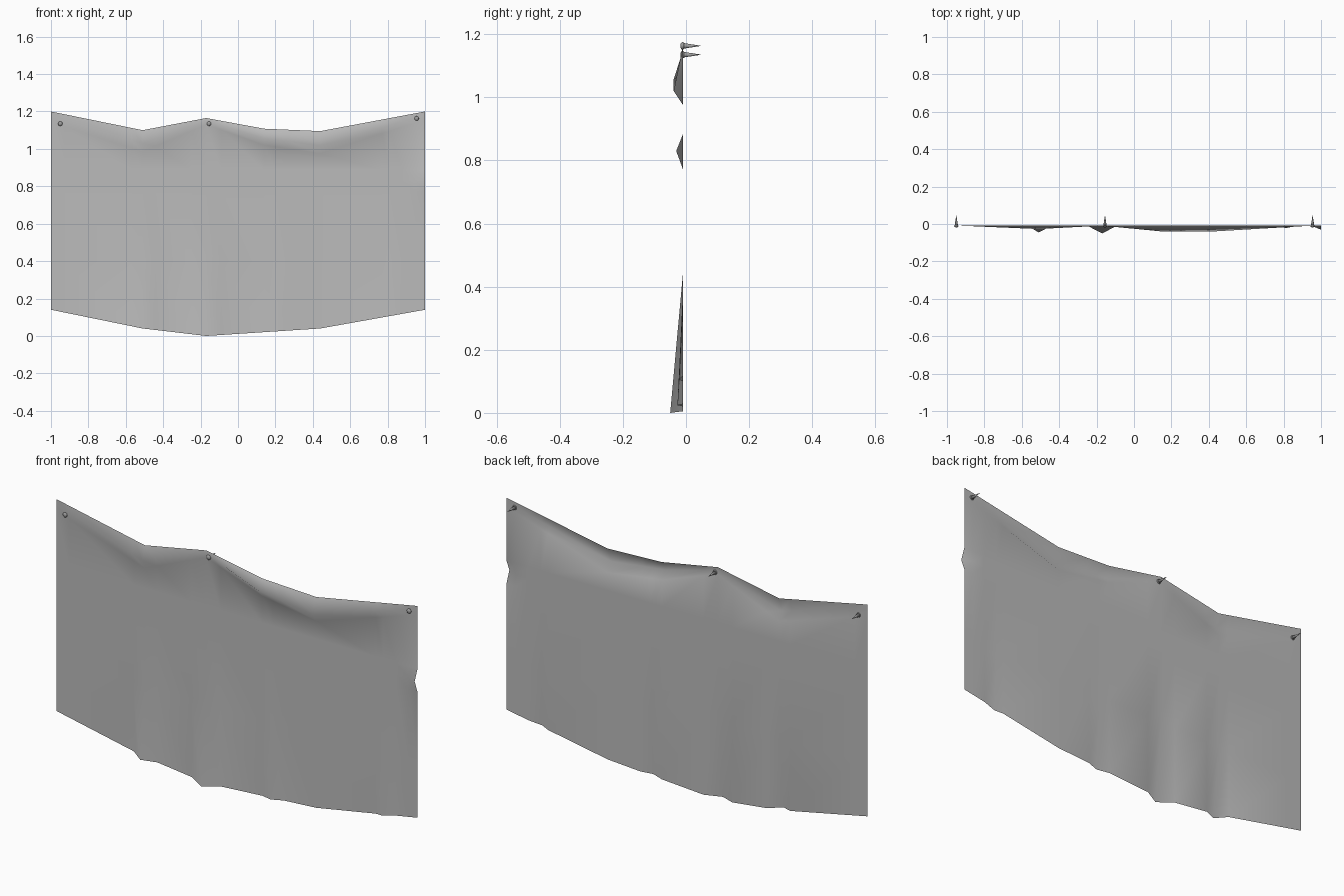
import bpy, bmesh
from math import radians
from mathutils import Matrix

cube = bpy.data.objects.get("Cube")
if cube:
    bpy.data.objects.remove(cube, do_unlink=True)


def material(name, value):
    mat = bpy.data.materials.new(name)
    mat.use_nodes = True
    colour = (value, value, value, 1)
    mat.diffuse_color = colour
    mat.node_tree.nodes["Principled BSDF"].inputs["Base Color"].default_value = colour
    return mat


def add_object(name, bm, mat):
    mesh = bpy.data.meshes.new(name)
    bm.to_mesh(mesh)
    bm.free()
    mesh.materials.append(mat)
    obj = bpy.data.objects.new(name, mesh)
    bpy.context.collection.objects.link(obj)
    return obj


def along(points, x):
    """Height of a polyline at x."""
    for (x0, z0), (x1, z1) in zip(points, points[1:]):
        if x <= x1:
            return z0 + (z1 - z0) * (x - x0) / (x1 - x0)
    return points[-1][1]


cloth_grey = material("cloth grey", 0.5)
pin_grey = material("pin grey", 0.35)
FLAT = -0.009

# Sheet outline and the sagging fold between the pins
top = [(-1, 1.2), (-.51, 1.1), (-.17, 1.165), (.14, 1.108), (.44, 1.095), (1, 1.2)]
bottom = [(-1, .14), (-.51, .04), (-.17, 0), (.44, .04), (1, .14)]
sag = [(-1, 1.17), (-.93, 1.15), (-.51, 1.03), (-.17, 1.15), (.14, 1.057), (.44, 1.02), (.95, 1.165), (1, 1.17)]
sag_depth = [(-1, 0), (-.93, 0), (-.51, .018), (-.17, 0), (.14, .03), (.44, .03), (.95, 0), (1, 0)]
crease = [(-1, 1.14), (-.93, 1.12), (-.51, .985), (-.17, 1.13), (.14, 1.02), (.44, .975), (.95, 1.14), (1, 1.15)]

# Hem folds: centre -> (left end, right end, depth, height of the tip)
folds = {-.51: (-.57, -.44, .036, .4), -.17: (-.25, -.09, .041, .45),
         .2: (.14, .26, .018, .32), .81: (.77, .88, .013, .38)}

columns = {-1, -.93, .44, .95, 1}
for centre, (left, right, depth, tip) in folds.items():
    columns |= {left, centre, right}

bm = bmesh.new()
grid = []
for x in sorted(columns):
    tip = folds[x][3] if x in folds else .4
    hem = folds[x][2] if x in folds else 0
    pinch = .022 if x == 1 else 0
    profile = [(along(top, x), 0), (along(sag, x), along(sag_depth, x)),
               (along(crease, x), 0), (.885, 0), (.83, pinch), (.77, 0),
               (tip, 0), (along(bottom, x), hem)]
    grid.append([bm.verts.new((x, FLAT - d, z)) for z, d in profile])
for a, b in zip(grid, grid[1:]):
    for i in range(len(a) - 1):
        bm.faces.new((a[i], a[i + 1], b[i + 1], b[i])).smooth = True
add_object("hanging_sheet", bm, cloth_grey)

# Pins: round head in front, spike behind
for name, x, z in (("right_pin", -.95, 1.135), ("middle_pin", -.155, 1.135), ("left_pin", .955, 1.163)):
    bm = bmesh.new()
    head = Matrix.Translation((x, FLAT - .002, z)) @ Matrix.Diagonal((1, .6, 1, 1))
    bmesh.ops.create_uvsphere(bm, u_segments=12, v_segments=8, radius=.012, matrix=head)
    spike = Matrix.Translation((x, .0185, z)) @ Matrix.Rotation(radians(-90), 4, "X")
    bmesh.ops.create_cone(bm, cap_ends=True, segments=12, radius1=.009, radius2=.0005,
                          depth=.055, matrix=spike)
    for face in bm.faces:
        face.smooth = True
    add_object(name, bm, pin_grey)
